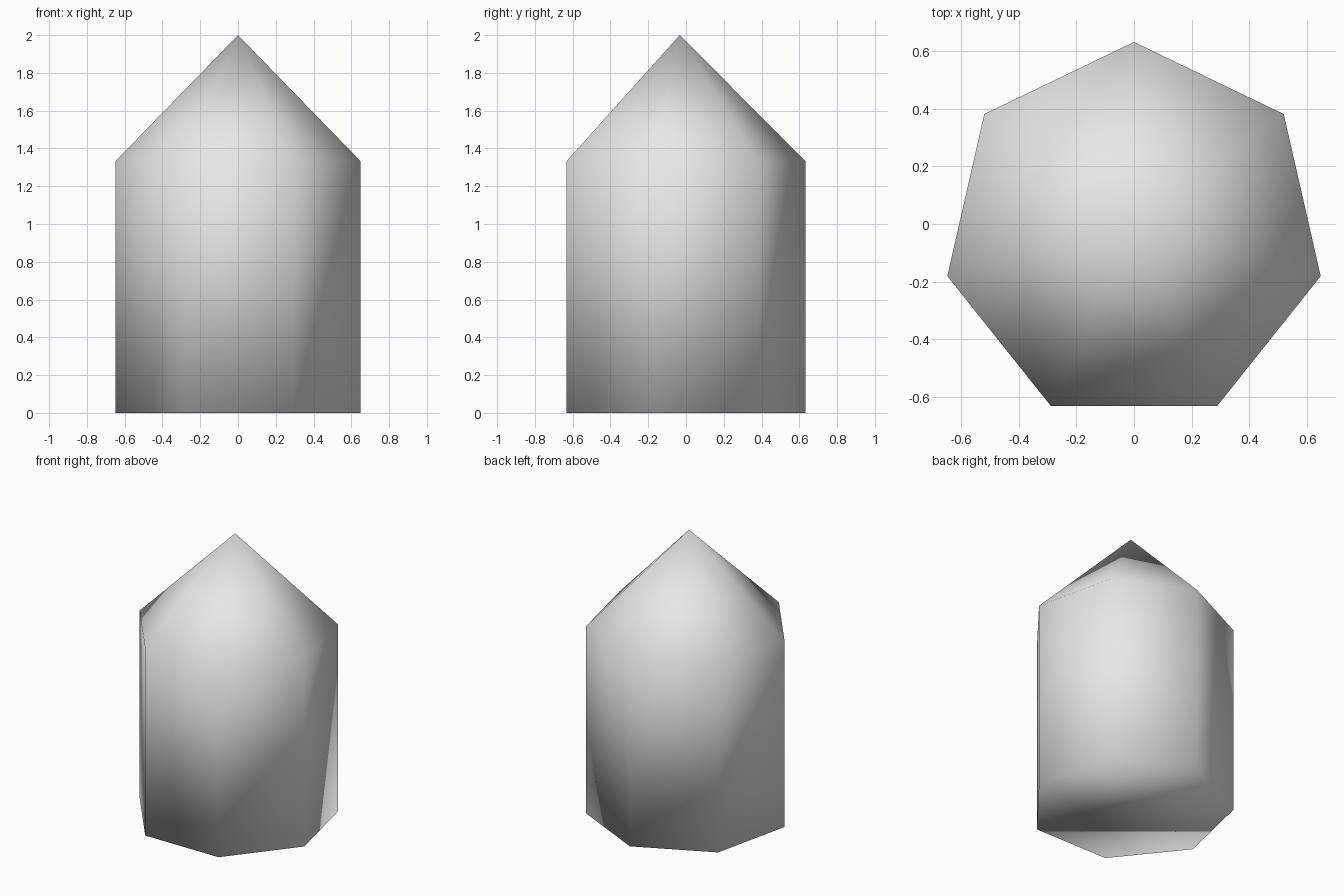
import bpy
import bmesh
from math import cos, sin, pi

cube = bpy.data.objects.get("Cube")
if cube:
    bpy.data.objects.remove(cube, do_unlink=True)

SIDES = 7
RADIUS = 0.665
CENTRE_Y = -0.033
SHOULDER = 1.333
TIP = 2.0

# Pale grey material
grey = bpy.data.materials.new("pale_grey")
grey.use_nodes = True
colour = (0.8, 0.8, 0.8, 1.0)
grey.diffuse_color = colour
grey.node_tree.nodes["Principled BSDF"].inputs["Base Color"].default_value = colour

bm = bmesh.new()


def ring(z):
    """Seven corners at height z, one of them pointing to the back."""
    angles = [pi / 2 + 2 * pi * i / SIDES for i in range(SIDES)]
    return [bm.verts.new((RADIUS * cos(a), CENTRE_Y + RADIUS * sin(a), z)) for a in angles]


# Seven-sided column with a closed base and a pointed cap
base, shoulder = ring(0), ring(SHOULDER)
tip = bm.verts.new((0, CENTRE_Y, TIP))
bm.faces.new(base[::-1])
for i in range(SIDES):
    j = (i + 1) % SIDES
    bm.faces.new((base[i], base[j], shoulder[j], shoulder[i]))
    bm.faces.new((shoulder[i], shoulder[j], tip))

# Shading is smooth across every edge
for face in bm.faces:
    face.smooth = True

mesh = bpy.data.meshes.new("crystal")
bm.to_mesh(mesh)
bm.free()
mesh.materials.append(grey)
bpy.context.collection.objects.link(bpy.data.objects.new("crystal", mesh))
